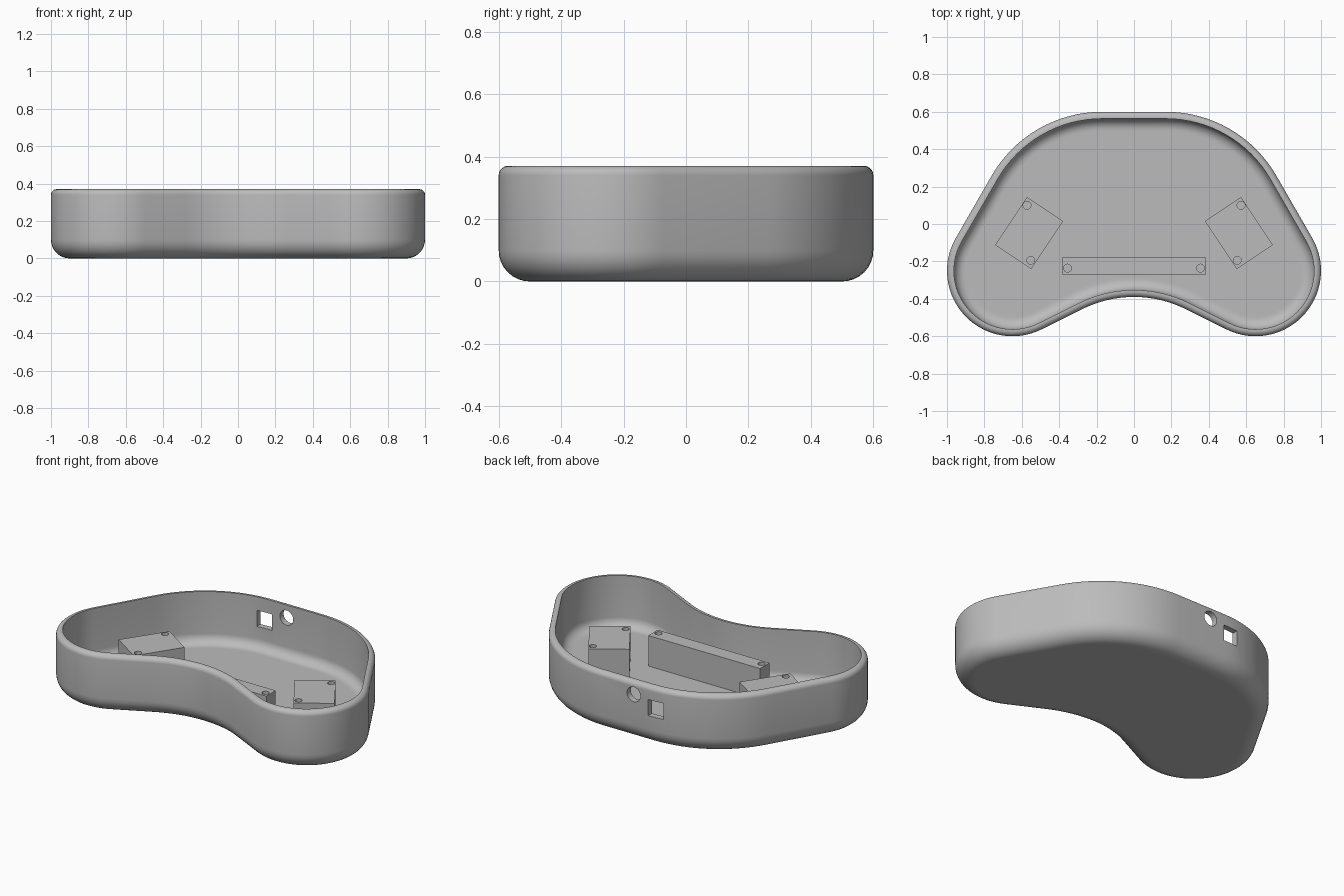
import bpy, bmesh
from math import sin, cos, pi, radians, atan2

if "Cube" in bpy.data.objects:
    bpy.data.objects.remove(bpy.data.objects["Cube"])

HEIGHT, WALL, FLOOR = 0.37, 0.037, 0.05

grey = bpy.data.materials.new("plain_grey")
grey.use_nodes = True
grey.diffuse_color = (0.5, 0.5, 0.5, 1)
grey.node_tree.nodes["Principled BSDF"].inputs["Base Color"].default_value = (0.5, 0.5, 0.5, 1)


def arc(cx, cy, r, a0, a1, n):
    angles = [radians(a0 + (a1 - a0) * i / n) for i in range(n + 1)]
    return [(cx + r * cos(a), cy + r * sin(a)) for a in angles]


def outline(d):
    """Kidney outline moved inwards by d: tangent arcs joined by straight runs."""
    lobe, back, dip = 0.35 - d, 0.682 - d, 0.62 + d
    return (arc(0.65, -0.25, lobe, -116.57, 30, 28)
            + arc(0.17, -0.082, back, 30, 90, 16)
            + arc(-0.17, -0.082, back, 90, 150, 16)
            + arc(-0.65, -0.25, lobe, 150, 296.57, 28)
            + arc(0, -1.01, dip, 116.57, 63.43, 16))


def finish(ob):
    ob.data.materials.clear()
    ob.data.materials.append(grey)
    bpy.ops.object.select_all(action='DESELECT')
    ob.select_set(True)
    bpy.context.view_layer.objects.active = ob
    bpy.ops.object.shade_smooth_by_angle(angle=radians(30))


def cut(ob, cutters):
    """Subtract the cutters from ob, then discard them."""
    for c in cutters:
        c.hide_render = True
        mod = ob.modifiers.new("hole", 'BOOLEAN')
        mod.operation, mod.solver, mod.object = 'DIFFERENCE', 'EXACT', c
        bpy.ops.object.select_all(action='DESELECT')
        ob.select_set(True)
        bpy.context.view_layer.objects.active = ob
        bpy.ops.object.modifier_apply(modifier=mod.name)
        bpy.data.objects.remove(c)


def box(name, centre, size, turn=0):
    bpy.ops.mesh.primitive_cube_add(size=1, location=centre, rotation=(0, 0, turn))
    ob = bpy.context.object
    ob.name = name
    ob.scale = size
    bpy.ops.object.transform_apply(location=True, rotation=True, scale=True)
    return ob


def rod(name, centre, r, depth, tilt=0):
    bpy.ops.mesh.primitive_cylinder_add(vertices=32, radius=r, depth=depth,
                                        location=centre, rotation=(tilt, 0, 0))
    ob = bpy.context.object
    ob.name = name
    return ob


# Wall section as (inset, height), from under the tray over the rim to the floor
quarter = [i / 8 * pi / 2 for i in range(9)]
R_BASE, R_RIM, R_IN = 0.1, 0.03, 0.06
section = [(R_BASE + 0.01, 0)]
section += [(R_BASE - R_BASE * sin(a), R_BASE - R_BASE * cos(a)) for a in quarter]
section += [(R_RIM - R_RIM * cos(a), HEIGHT - R_RIM + R_RIM * sin(a)) for a in quarter]
section += [(WALL, HEIGHT)]
section += [(WALL + R_IN - R_IN * cos(a), FLOOR + R_IN - R_IN * sin(a)) for a in quarter]
section += [(WALL + R_IN + 0.01, FLOOR)]

# Tray shell
bm = bmesh.new()
rings = [[bm.verts.new((x, y, z)) for x, y in outline(d)] for d, z in section]
for low, high in zip(rings, rings[1:]):
    for i in range(len(low)):
        j = (i + 1) % len(low)
        bm.faces.new((low[i], low[j], high[j], high[i]))
bm.faces.new(rings[0][::-1])
bm.faces.new(rings[-1])
bmesh.ops.recalc_face_normals(bm, faces=bm.faces)
mesh = bpy.data.meshes.new("tray_shell")
bm.to_mesh(mesh)
bm.free()
tray = bpy.data.objects.new("tray_shell", mesh)
bpy.context.collection.objects.link(tray)

# Round and square openings in the back wall
cut(tray, [rod("round_cutter", (-0.06, 0.58, 0.29), 0.046, 0.2, pi / 2),
           box("square_cutter", (-0.21, 0.58, 0.235), (0.1, 0.2, 0.1))])
finish(tray)


# Mounting blocks with screw holes in their tops
def block(name, x, y, size, top, turn, holes):
    low = FLOOR - 0.01
    ob = box(name, (x, y, (top + low) / 2), (*size, top - low), turn)
    cut(ob, [rod("screw_cutter", (hx, hy, top), 0.021, 0.16) for hx, hy in holes])
    finish(ob)


block("front_block", 0, -0.225, (0.77, 0.092), 0.24, 0,
      [(-0.355, -0.236), (0.355, -0.236)])
for side, label in ((1, "left"), (-1, "right")):
    block(label + "_block", side * 0.561, -0.048, (0.308, 0.232), 0.23,
          side * atan2(-0.256, 0.171),
          [(side * 0.572, 0.1), (side * 0.552, -0.194)])
